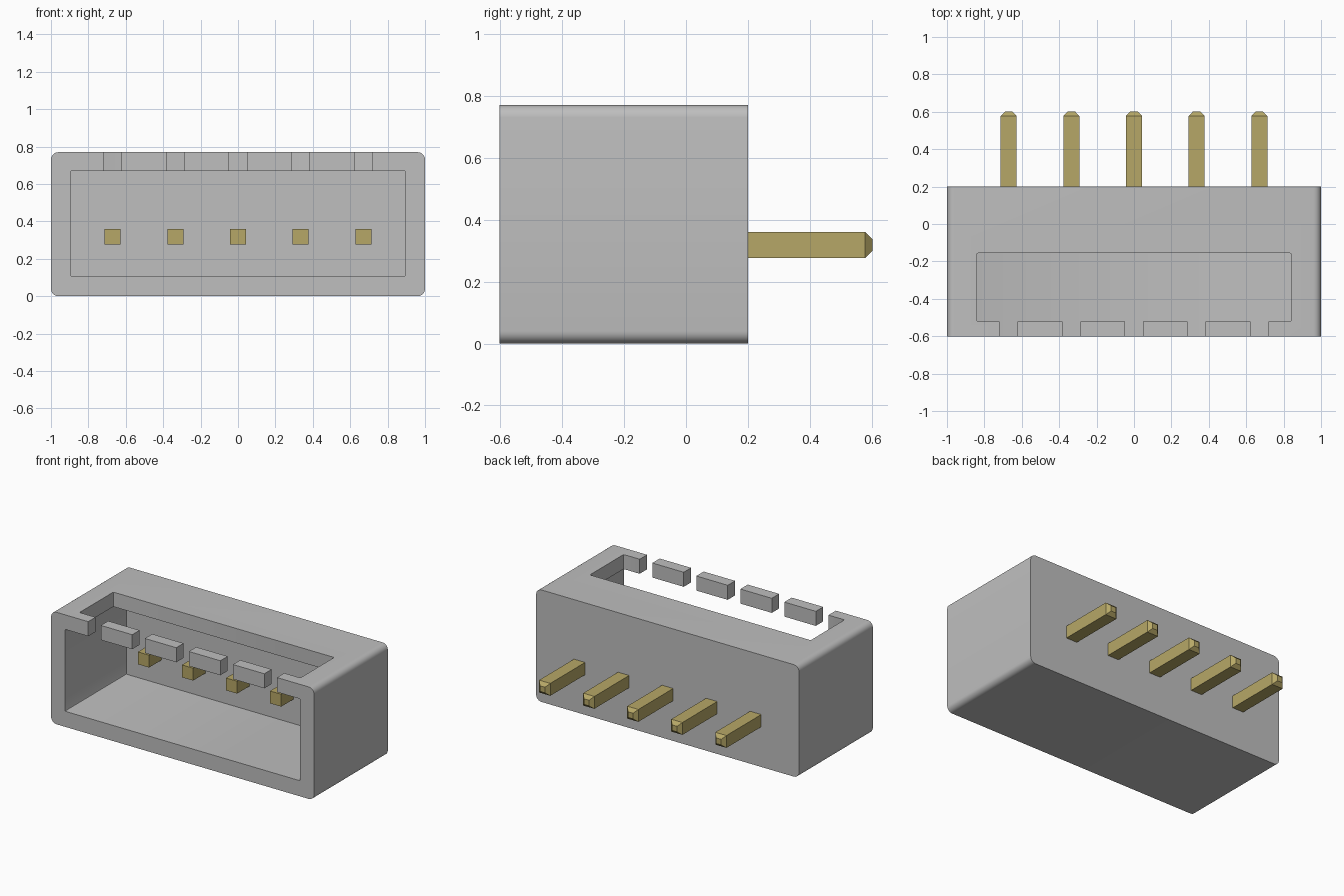
import bpy
import bmesh

cube = bpy.data.objects.get("Cube")
if cube:
    bpy.data.objects.remove(cube, do_unlink=True)


def make_material(name, color):
    mat = bpy.data.materials.new(name)
    mat.use_nodes = True
    mat.diffuse_color = color
    mat.node_tree.nodes["Principled BSDF"].inputs["Base Color"].default_value = color
    return mat


grey = make_material("grey plastic", (0.52, 0.52, 0.52, 1))
gold = make_material("gold metal", (0.47, 0.39, 0.135, 1))

PITCH = 0.335
PIN_X = [i * PITCH for i in range(-2, 3)]


def box(name, x, y, z, mat, radius=0, axis=1, segments=6):
    """Box from (min, max) ranges; edges parallel to the axis can be rounded."""
    bm = bmesh.new()
    bmesh.ops.create_cube(bm, size=1)
    for v in bm.verts:
        for i, (low, high) in enumerate((x, y, z)):
            v.co[i] = low if v.co[i] < 0 else high
    if radius:
        edges = [e for e in bm.edges
                 if abs((e.verts[0].co - e.verts[1].co).normalized()[axis]) > 0.9]
        bmesh.ops.bevel(bm, geom=edges, offset=radius, segments=segments,
                        profile=0.5, affect='EDGES')
    mesh = bpy.data.meshes.new(name)
    bm.to_mesh(mesh)
    bm.free()
    mesh.materials.append(mat)
    obj = bpy.data.objects.new(name, mesh)
    bpy.context.collection.objects.link(obj)
    return obj


def activate(obj):
    bpy.ops.object.select_all(action='DESELECT')
    obj.select_set(True)
    bpy.context.view_layer.objects.active = obj


def cut(target, cutter):
    cutter.hide_render = True
    mod = target.modifiers.new("cut", 'BOOLEAN')
    mod.operation = 'DIFFERENCE'
    mod.solver = 'EXACT'
    mod.object = cutter
    activate(target)
    bpy.ops.object.modifier_apply(modifier=mod.name)
    bpy.data.objects.remove(cutter, do_unlink=True)


# Housing with rounded long edges
housing = box("housing", (-1, 1), (-0.602, 0.2), (0, 0.77), grey, radius=0.04)

# Mating cavity open at the front, and window in the roof
cut(housing, box("cavity_cutter", (-0.895, 0.895), (-0.8, 0.065), (0.107, 0.67),
                 grey, radius=0.008, segments=2))
cut(housing, box("window_cutter", (-0.84, 0.84), (-0.522, -0.155), (0.6, 0.9),
                 grey, radius=0.008, axis=2, segments=2))

# Slots through the front rim of the roof, one above each pin
for px in PIN_X:
    cut(housing, box("slot_cutter", (px - 0.048, px + 0.048), (-0.8, -0.45),
                     (0.6, 0.9), grey))

activate(housing)
bpy.ops.object.shade_smooth_by_angle()

# Contact pins with tapered rear tips
HALF, PIN_Z, TAPER_Y, TIP_Y = 0.0425, 0.318, 0.578, 0.602
for number, px in enumerate(PIN_X, 1):
    pin = box(f"pin_{number}", (px - HALF, px + HALF), (-0.07, TAPER_Y),
              (PIN_Z - HALF, PIN_Z + HALF), gold)
    bm = bmesh.new()
    bm.from_mesh(pin.data)
    bm.normal_update()
    end = max(bm.faces, key=lambda f: f.calc_center_median().y)
    tip = bmesh.ops.extrude_discrete_faces(bm, faces=[end])["faces"][0]
    for v in tip.verts:
        v.co.x = px + (v.co.x - px) * 0.45
        v.co.z = PIN_Z + (v.co.z - PIN_Z) * 0.45
        v.co.y = TIP_Y
    bmesh.ops.recalc_face_normals(bm, faces=bm.faces)
    bm.to_mesh(pin.data)
    bm.free()
